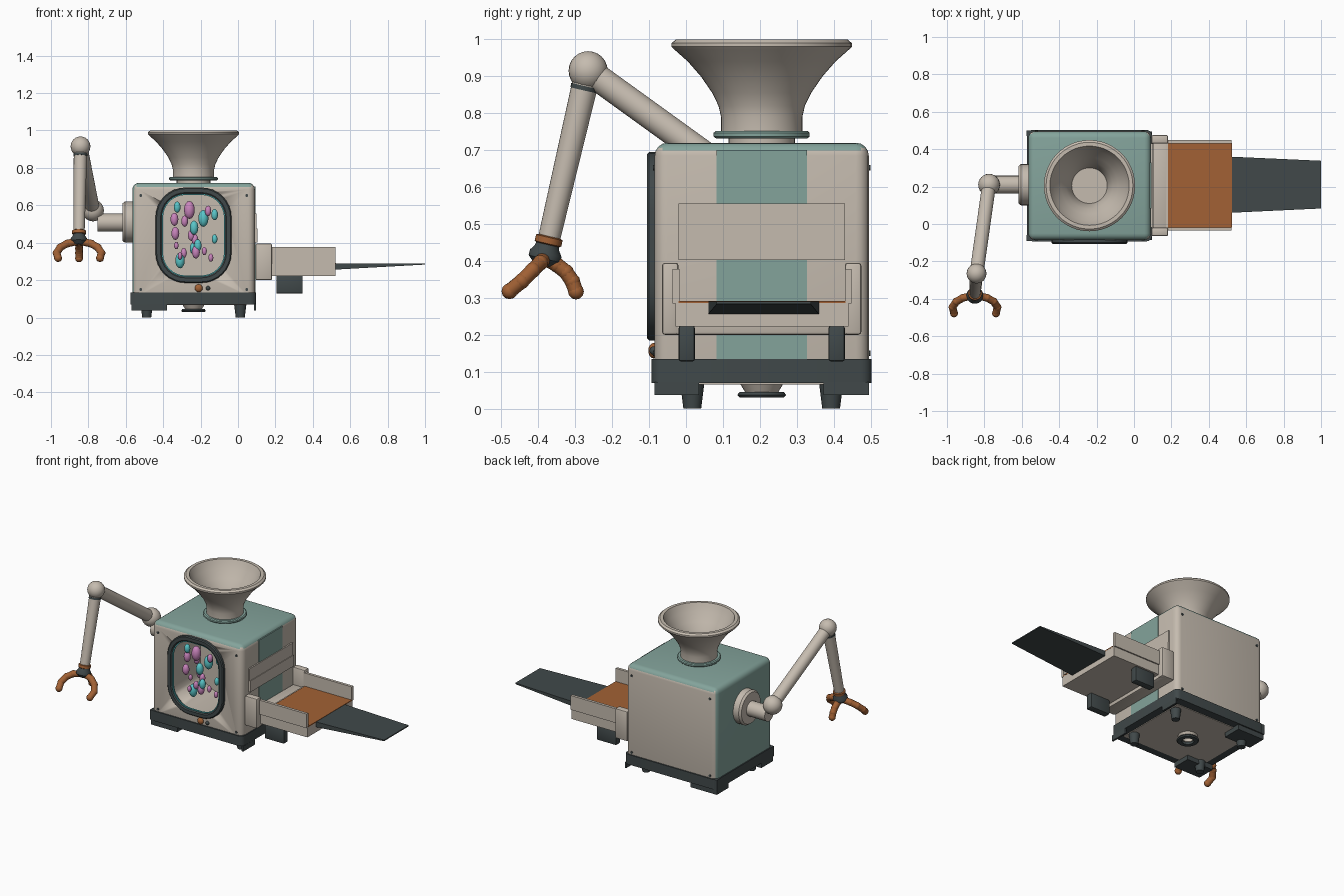
import bpy, bmesh, math
from mathutils import Vector

if "Cube" in bpy.data.objects:
    bpy.data.objects.remove(bpy.data.objects["Cube"])


def material(name, rgb):
    m = bpy.data.materials.new(name)
    m.diffuse_color = (*rgb, 1)
    m.use_nodes = True
    m.node_tree.nodes["Principled BSDF"].inputs["Base Color"].default_value = m.diffuse_color
    return m


CREAM = material("cream", (0.56, 0.50, 0.43))
TEAL = material("teal", (0.23, 0.37, 0.33))
DARK = material("charcoal", (0.052, 0.066, 0.068))
BROWN = material("copper", (0.36, 0.12, 0.035))
PINK = material("pink", (0.58, 0.23, 0.50))
CYAN = material("cyan", (0.10, 0.56, 0.58))


def finish(name, bm, mat, smooth=True):
    bmesh.ops.recalc_face_normals(bm, faces=bm.faces)
    me = bpy.data.meshes.new(name)
    bm.to_mesh(me)
    bm.free()
    me.materials.append(mat)
    ob = bpy.data.objects.new(name, me)
    bpy.context.collection.objects.link(ob)
    if smooth:
        bpy.ops.object.select_all(action='DESELECT')
        ob.select_set(True)
        bpy.context.view_layer.objects.active = ob
        bpy.ops.object.shade_smooth_by_angle(angle=math.radians(35))
    return ob


def box(name, x, y, z, mat, bevel=0, vertical_only=False, seg=2):
    bm = bmesh.new()
    bmesh.ops.create_cube(bm, size=1)
    for v in bm.verts:
        v.co = [lo + (c + .5) * (hi - lo) for c, (lo, hi) in zip(v.co, (x, y, z))]
    if bevel:
        edges = [e for e in bm.edges if not vertical_only or
                 abs(e.verts[0].co.z - e.verts[1].co.z) > 1e-4]
        bmesh.ops.bevel(bm, geom=edges, offset=bevel, segments=seg, profile=.5, affect='EDGES')
    return finish(name, bm, mat, bool(bevel))


def loft(name, loops, mat, close=False):
    # skin a series of equal loops, capped or joined end to end
    bm = bmesh.new()
    rows = [[bm.verts.new(p) for p in lp] for lp in loops]
    n = len(rows[0])
    pairs = list(zip(rows, rows[1:] + rows[:1] if close else rows[1:]))
    for a, b in pairs:
        for i in range(n):
            j = (i + 1) % n
            bm.faces.new((a[i], a[j], b[j], b[i]))
    if not close:
        bm.faces.new(rows[0])
        bm.faces.new(rows[-1])
    return finish(name, bm, mat)


def circle(c, axis, r, n=24):
    q = Vector(axis).to_track_quat('Z', 'Y')
    return [Vector(c) + q @ Vector((r * math.cos(t), r * math.sin(t), 0))
            for t in (2 * math.pi * i / n for i in range(n))]


def lathe(name, c, axis, profile, mat, n=32, close=False):
    # profile is (distance along axis, radius)
    d = Vector(axis).normalized()
    return loft(name, [circle(Vector(c) + d * h, axis, r, n) for h, r in profile], mat, close)


def rod(name, a, b, r, mat, r2=None, n=24):
    a, b = Vector(a), Vector(b)
    return lathe(name, a, b - a, [(0, r), ((b - a).length, r2 or r)], mat, n)


def ball(name, c, r, mat, n=24):
    bm = bmesh.new()
    bmesh.ops.create_uvsphere(bm, u_segments=n, v_segments=n // 2, radius=1)
    r = r if isinstance(r, tuple) else (r, r, r)
    for v in bm.verts:
        v.co = [p + s * k for p, s, k in zip(c, r, v.co)]
    return finish(name, bm, mat)


def window_loop(inset, y, n=8):
    # rounded rectangle in the front plane
    w, h, r = .203 - inset, .255 - inset, .16 - inset
    pts = []
    for k, (sx, sz) in enumerate(((1, 1), (-1, 1), (-1, -1), (1, -1))):
        for i in range(n + 1):
            t = math.pi / 2 * (k + i / n)
            pts.append((-.238 + sx * (w - r) + r * math.cos(t), y,
                        .44 + sz * (h - r) + r * math.sin(t)))
    return pts


# main body, with a hollow chamber cut into the front
body = box("body", (-.565, .09), (-.085, .495), (.08, .72), CREAM, .035, seg=4)
body.data.materials.append(TEAL)
for p in body.data.polygons:
    p.material_index = int(p.normal.z > .5 or p.normal.x < -.6)
cutter = loft("chamber_cutter", [window_loop(.03, -.2), window_loop(.03, .2)], CREAM)
cutter.hide_render = True
mod = body.modifiers.new("chamber", 'BOOLEAN')
mod.object, mod.operation, mod.solver = cutter, 'DIFFERENCE', 'EXACT'
bpy.context.view_layer.objects.active = body
bpy.ops.object.modifier_apply(modifier="chamber")
bpy.data.objects.remove(cutter)

# window frame and trim
loft("window_frame", [window_loop(.0, -.08), window_loop(.0, -.1), window_loop(.006, -.106),
                      window_loop(.027, -.106), window_loop(.034, -.1), window_loop(.034, -.08)],
     DARK, True)
loft("window_trim", [window_loop(.033, -.09), window_loop(.033, -.097),
                     window_loop(.04, -.097), window_loop(.04, -.09)], CYAN, True)

# capsules in the chamber: x, z, half height
pinks = [(-.26, .575, .048), (-.34, .525, .035), (-.285, .515, .03), (-.335, .45, .035),
         (-.25, .44, .03), (-.29, .345, .027), (-.31, .33, .02), (-.18, .355, .022),
         (-.145, .32, .022), (-.16, .57, .028), (-.23, .415, .03), (-.33, .385, .02),
         (-.225, .35, .035)]
cyans = [(-.325, .59, .03), (-.185, .53, .045), (-.125, .55, .03), (-.235, .48, .038),
         (-.125, .42, .025), (-.31, .305, .042), (-.215, .385, .033), (-.24, .37, .03)]
for name, items, mat in (("pink_capsule", pinks, PINK), ("cyan_capsule", cyans, CYAN)):
    for i, (x, z, h) in enumerate(items):
        ball(name, (x, -.06 + .02 * (i % 3), z), (h * .6, h * .6, h), mat, 16)

# front knobs and panel screws
ball("knob", (-.21, -.088, .157), (.021, .014, .021), BROWN, 16)
ball("button", (-.16, -.087, .157), (.012, .012, .012), DARK, 12)
for x in (-.52, .047):
    for z in (.15, .652):
        rod("front_screw", (x, -.08, z), (x, -.089, z), .008, DARK, n=10)
        rod("back_screw", (x, .49, z), (x, .499, z), .008, DARK, n=10)

# base, underside, corner brackets and feet
box("base", (-.572, .096), (-.093, .503), (.07, .135), DARK, .03, True, 4)
box("underside", (-.52, .045), (-.04, .45), (.066, .071), CREAM)
for y0, y1, f in ((-.085, .035, .017), (.372, .495, .393)):
    box("left_bracket", (-.57, -.38), (y0, y1), (.037, .072), DARK)
    box("right_bracket", (.086, .097), (y0, y1), (.037, .072), DARK)
    for x in (-.488, .012):
        rod("foot", (x, f, .072), (x, f, 0), .033, DARK, .024, 16)
box("left_lip_front", (-.574, -.55), (-.09, -.06), (.07, .135), DARK)
box("left_lip_back", (-.574, -.55), (.47, .5), (.07, .135), DARK)

# drain under the base
C = (-.238, .205, 0)
lathe("drain_neck", C, (0, 0, 1), [(.045, .03), (.045, .045), (.07, .06), (.07, .03)], CREAM, close=True)
lathe("drain_ring", C, (0, 0, 1), [(.03, .035), (.03, .06), (.037, .066), (.045, .06), (.045, .035)],
      DARK, close=True)

# hopper on the top
lathe("hopper_stem", C, (0, 0, 1), [(.715, .09), (.755, .09)], CREAM)
lathe("hopper_ring", C, (0, 0, 1), [(.732, .09), (.732, .124), (.737, .13), (.747, .13),
                                   (.752, .124), (.752, .09)], TEAL, 40, True)
lathe("hopper", C, (0, 0, 1),
      [(.75, .11), (.79, .11), (.82, .117), (.855, .134), (.90, .165), (.94, .2), (.972, .236),
       (.98, .244), (.99, .244), (1, .232), (1, .212), (.985, .205), (.95, .188), (.90, .152),
       (.86, .125), (.82, .105), (.77, .095)], CREAM, 48)

# right side: stripe and hood
box("side_stripe", (.085, .094), (.083, .328), (.135, .70), TEAL)
box("hood_upper", (.085, .099), (-.02, .43), (.475, .555), CREAM)
box("hood_lower", (.085, .103), (-.02, .43), (.402, .475), CREAM)

# output tray with its mount
for y0, y1 in ((-.065, -.02), (.43, .475)):
    box("mount_post", (.093, .182), (y0, y1), (.2, .395), CREAM, .008)
box("mount_bar", (.093, .18), (-.06, .47), (.2, .28), CREAM, .008)
box("tray_bed", (.17, .522), (-.02, .432), (.222, .288), CREAM)
box("tray_floor", (.182, .523), (-.02, .432), (.286, .292), BROWN)
for y0, y1 in ((-.036, -.018), (.43, .448)):
    box("tray_wall", (.175, .522), (y0, y1), (.285, .378), CREAM)
    box("tray_skirt", (.175, .522), (max(y0, -.028), min(y1, .44)), (.222, .285), CREAM)
for y in (-.02, .386):
    box("tray_leg", (.205, .346), (y, y + .044), (.128, .224), DARK, .006)
loft("ramp", [[(.515, .06, .256), (.515, .36, .256), (.515, .36, .29), (.515, .06, .29)],
              [(1, .083, .283), (1, .338, .283), (1, .338, .29), (1, .083, .29)]], DARK)

# arm mount on the left side
lathe("arm_flange", (-.56, .21, .51), (-1, 0, 0),
      [(0, .11), (.045, .11), (.058, .1), (.058, .04)], CREAM)
rod("arm_axle", (-.6, .21, .507), (-.75, .21, .507), .048, CREAM)

# jointed arm
shoulder, elbow, wrist = Vector((-.775, .21, .572)), Vector((-.842, -.265, .915)), Vector((-.85, -.372, .455))
ball("shoulder_joint", shoulder, .058, CREAM)
ball("elbow_joint", elbow, .053, CREAM)
rod("upper_arm", shoulder, elbow, .037, CREAM)
rod("forearm", elbow, wrist, .036, CREAM, .03)
d = (wrist - elbow).normalized()
rod("elbow_collar", elbow + d * .042, elbow + d * .054, .037, DARK)
lathe("wrist_band", wrist - d * .012, d, [(0, .03), (.003, .037), (.02, .037), (.024, .03)], BROWN)
lathe("wrist_hub", wrist + d * .01, d, [(0, .032), (.01, .034), (.025, .044), (.04, .044), (.058, .025)], DARK)

# three curled fingers
fingers = [[(.02 * s, -.385, .405), (.065 * s, -.395, .395), (.1 * s, -.415, .375),
            (.12 * s, -.445, .345), (.112 * s, -.478, .318)] for s in (-1, 1)]
fingers.append([(0, -.378, .405), (0, -.35, .39), (0, -.325, .37), (0, -.308, .345), (0, -.298, .317)])
for path in fingers:
    pts = [Vector((x - .85, y, z)) for x, y, z in path]
    for a, b in zip(pts, pts[1:]):
        rod("finger_segment", a, b, .02, BROWN, n=12)
    for p in pts:
        ball("finger_knuckle", p, .0215, BROWN, 12)
